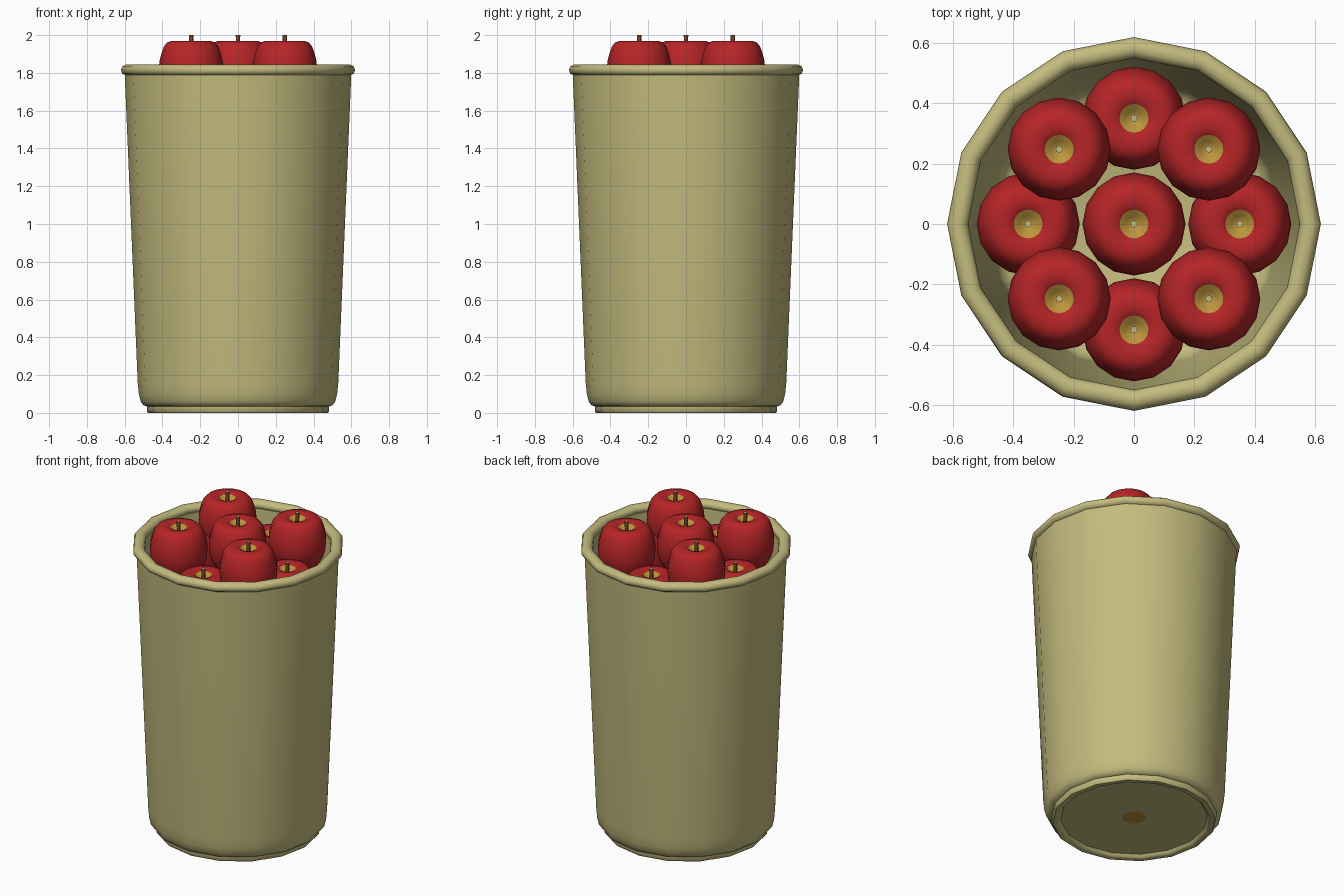
import bpy, bmesh, math
from mathutils import Vector

if "Cube" in bpy.data.objects:
    bpy.data.objects.remove(bpy.data.objects["Cube"])


def material(name, rgb):
    m = bpy.data.materials.new(name)
    m.diffuse_color = (*rgb, 1)
    m.use_nodes = True
    m.node_tree.nodes["Principled BSDF"].inputs["Base Color"].default_value = m.diffuse_color
    return m


TAN = material("tan bucket", (0.55, 0.50, 0.21))
RED = material("apple red", (0.47, 0.018, 0.020))
GOLD = material("apple gold", (0.50, 0.30, 0.045))
BROWN = material("stem brown", (0.19, 0.065, 0.018))


def lathe(name, profile, sides, mats, rule=None, location=(0, 0, 0)):
    """Revolve (radius, z) points about z; radius 0 becomes a single pole."""
    bm = bmesh.new()
    rings = []
    for r, z in profile:
        if r == 0:
            rings.append([bm.verts.new((0, 0, z))] * sides)
        else:
            rings.append([bm.verts.new((r * math.cos(math.tau * i / sides),
                                        r * math.sin(math.tau * i / sides), z))
                          for i in range(sides)])
    for k in range(len(rings) - 1):
        a, b = rings[k], rings[k + 1]
        for i in range(sides):
            j = (i + 1) % sides
            quad = list(dict.fromkeys((a[i], a[j], b[j], b[i])))
            f = bm.faces.new(quad)
            if rule:
                f.material_index = rule(k)
    bmesh.ops.recalc_face_normals(bm, faces=bm.faces)
    me = bpy.data.meshes.new(name)
    bm.to_mesh(me)
    bm.free()
    for m in mats:
        me.materials.append(m)
    ob = bpy.data.objects.new(name, me)
    ob.location = location
    bpy.context.collection.objects.link(ob)
    bpy.ops.object.select_all(action='DESELECT')
    ob.select_set(True)
    bpy.context.view_layer.objects.active = ob
    bpy.ops.object.shade_smooth_by_angle(angle=math.radians(45))
    return ob


# Bucket: recessed base with gold centre, foot ring, tapered wall, inside and floor
bucket_profile = [
    (0, 0.02), (0.07, 0.02), (0.43, 0.02), (0.44, 0.005), (0.45, 0.0),
    (0.475, 0.0), (0.483, 0.008), (0.483, 0.035), (0.50, 0.04), (0.515, 0.06),
    (0.525, 0.10), (0.531, 0.16), (0.60, 1.80),
    (0.552, 1.80), (0.483, 0.18), (0.472, 0.11), (0.44, 0.08), (0, 0.08)]
lathe("bucket", bucket_profile, 16, [TAN, GOLD], lambda k: 1 if k == 0 else 0)

# Rolled rim around the top
rim = [(0.585 + 0.035 * math.cos(math.tau * i / 10),
        1.815 + 0.030 * math.sin(math.tau * i / 10)) for i in range(10)]
lathe("bucket_rim", rim + rim[:1], 16, [TAN])
bm = bmesh.new()
me = bpy.data.objects["bucket_rim"].data
bm.from_mesh(me)
bmesh.ops.remove_doubles(bm, verts=bm.verts, dist=1e-5)
bmesh.ops.recalc_face_normals(bm, faces=bm.faces)
bm.to_mesh(me)
bm.free()

# Apples: z measured from the shoulder (top = 0)
apple_profile = [
    (0, -0.045), (0.025, -0.035), (0.048, -0.010), (0.07, -0.001), (0.10, 0.0),
    (0.125, -0.008), (0.143, -0.028), (0.157, -0.065), (0.167, -0.105), (0.171, -0.145),
    (0.168, -0.19), (0.155, -0.24), (0.13, -0.285), (0.095, -0.32),
    (0.06, -0.33), (0.03, -0.32), (0, -0.31)]
stem_profile = [(0, -0.05), (0.011, -0.05), (0.012, 0.03), (0, 0.03)]


def apple(number, x, y, top):
    last = len(apple_profile) - 2
    lathe(f"apple_{number}", apple_profile, 16, [RED, GOLD],
          lambda k: 1 if k < 2 or k == last else 0, (x, y, top))
    lathe(f"stem_{number}", stem_profile, 8, [BROWN, TAN],
          lambda k: 1 if k == 2 else 0, (x, y, top))


# Upper layer: centre and diagonals; lower layer: on the axes
apple(0, 0, 0, 1.97)
for n in range(8):
    a = math.tau * n / 8
    apple(n + 1, 0.351 * math.cos(a), 0.351 * math.sin(a), 1.97 if n % 2 else 1.77)
